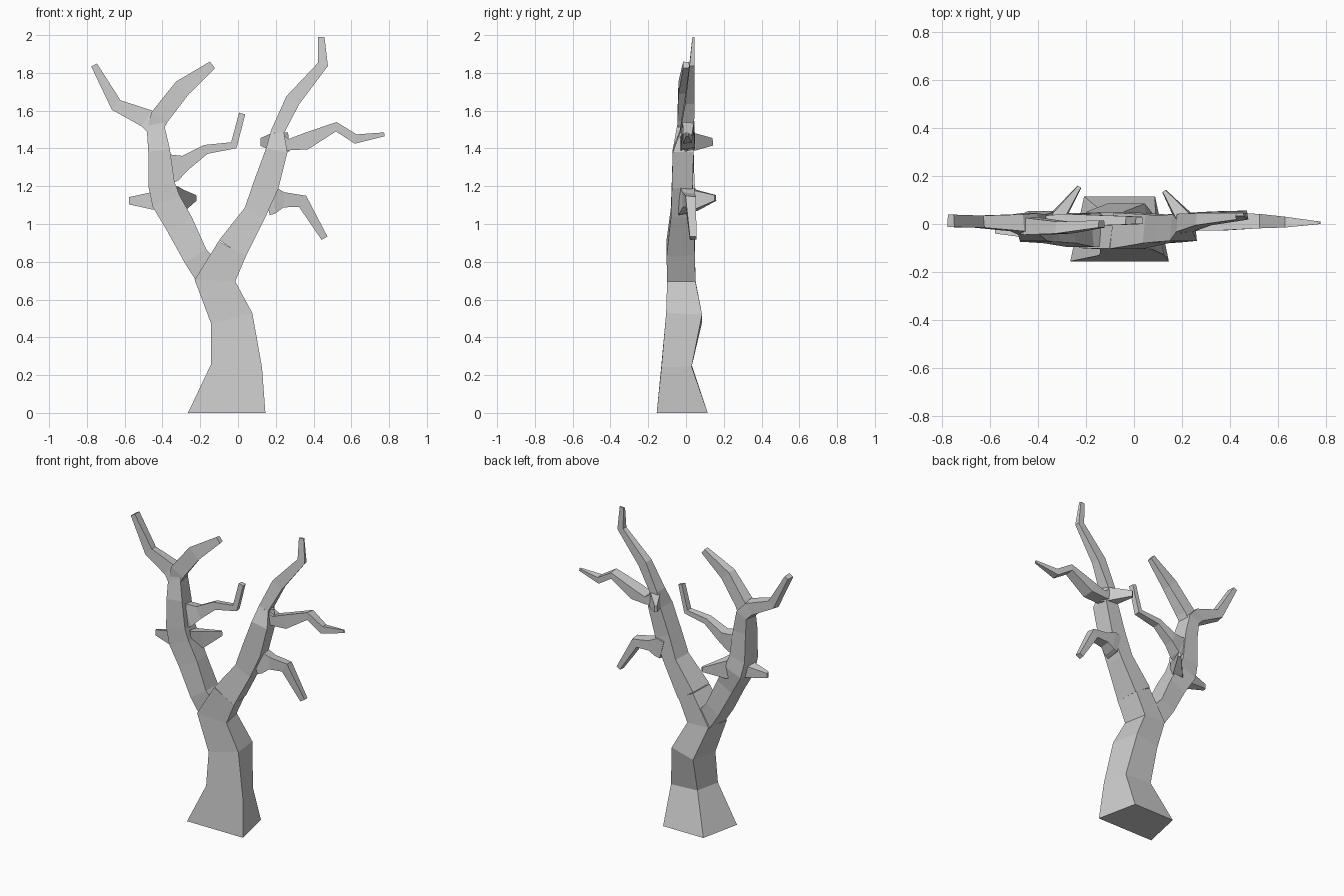
import bpy, bmesh
from mathutils import Vector

DEPTH_Y = Vector((0, 1, 0))
DEPTH_Z = Vector((0, 0, 1))


def limb(name, path, ref=DEPTH_Y, back=0.8, flat_start=False):
    """Four-sided tapering tube; path points are (x, y, z, width, depth)."""
    bm = bmesh.new()
    pts = [Vector(p[:3]) for p in path]
    rings = []
    for i, p in enumerate(path):
        t = Vector()
        if i > 0:
            t += (pts[i] - pts[i - 1]).normalized()
        if i < len(pts) - 1:
            t += (pts[i + 1] - pts[i]).normalized()
        if i == 0 and flat_start:
            t = Vector((0, 0, 1))
        side = ref.cross(t).normalized()
        w, d = p[3] / 2, p[4] / 2
        corners = ((-w, -d), (w, -d), (w * back, d), (-w * back, d))
        rings.append([bm.verts.new(pts[i] + side * a + ref * b) for a, b in corners])
    for r0, r1 in zip(rings, rings[1:]):
        for k in range(4):
            n = (k + 1) % 4
            bm.faces.new((r0[k], r0[n], r1[n], r1[k]))
    bm.faces.new(rings[0])
    bm.faces.new(rings[-1])
    bmesh.ops.recalc_face_normals(bm, faces=bm.faces)
    mesh = bpy.data.meshes.new(name)
    bm.to_mesh(mesh)
    bm.free()
    obj = bpy.data.objects.new(name, mesh)
    bpy.context.collection.objects.link(obj)
    return obj


# Trunk, flared at the foot
limb("trunk", [
    (-.06, -.02, 0, .41, .27), (-.008, -.05, .25, .27, .16),
    (-.033, -.01, .50, .225, .19), (-.122, -.025, .70, .215, .15),
    (-.03, -.028, .87, .165, .15)], back=0.72, flat_start=True)

# Right main limb
limb("right_limb", [
    (-.03, -.028, .87, .165, .15), (.09, -.02, 1.06, .12, .12),
    (.15, -.02, 1.21, .135, .11), (.205, -.015, 1.39, .115, .11),
    (.21, .005, 1.49, .07, .075), (.29, .02, 1.655, .08, .05),
    (.45, .032, 1.845, .055, .027), (.44, .04, 1.99, .035, .012)])

# Left main limb
limb("left_limb", [
    (-.14, -.025, .72, .16, .13), (-.225, -.025, .83, .135, .14),
    (-.31, -.02, 1.0, .15, .12), (-.38, -.01, 1.12, .155, .13),
    (-.405, -.015, 1.21, .14, .12), (-.418, -.015, 1.39, .115, .11),
    (-.437, 0, 1.51, .1, .09), (-.485, .005, 1.56, .1, .07),
    (-.645, .01, 1.63, .068, .05), (-.762, .013, 1.842, .034, .052)])

# Side branches
limb("left_upper_branch", [
    (-.44, -.005, 1.50, .08, .07), (-.415, -.01, 1.567, .1, .07),
    (-.295, -.015, 1.72, .095, .05), (-.135, 0, 1.842, .045, .03)])

limb("left_inner_branch", [
    (-.39, .0, 1.28, .15, .07), (-.345, .0, 1.30, .15, .07),
    (-.278, .012, 1.325, .08, .06), (-.17, .015, 1.395, .05, .045),
    (-.022, .015, 1.417, .042, .035), (.022, .015, 1.585, .034, .03)])

limb("left_outer_stub", [
    (-.41, -.02, 1.125, .11, .07), (-.46, -.025, 1.123, .09, .06),
    (-.578, -.03, 1.123, .038, .02)])

limb("right_lower_branch", [
    (.15, .0, 1.12, .15, .08), (.19, .005, 1.13, .15, .08),
    (.243, .015, 1.128, .08, .065), (.342, .025, 1.12, .07, .055),
    (.458, .038, .925, .036, .035)])

limb("right_upper_branch", [
    (.2, .005, 1.44, .1, .08), (.268, .01, 1.42, .06, .075),
    (.357, .01, 1.437, .088, .075), (.52, .012, 1.515, .05, .06),
    (.623, .008, 1.45, .05, .045), (.775, .005, 1.475, .02, .01)])

# Spikes growing backward
limb("left_back_spike", [
    (-.35, -.02, 1.13, .09, .14), (-.305, .045, 1.125, .06, .11),
    (-.227, .155, 1.138, .018, .03)], ref=DEPTH_Z)

limb("right_back_spike", [
    (.23, -.02, 1.435, .1, .1), (.2, .035, 1.435, .07, .09),
    (.125, .137, 1.435, .018, .04)], ref=DEPTH_Z)
